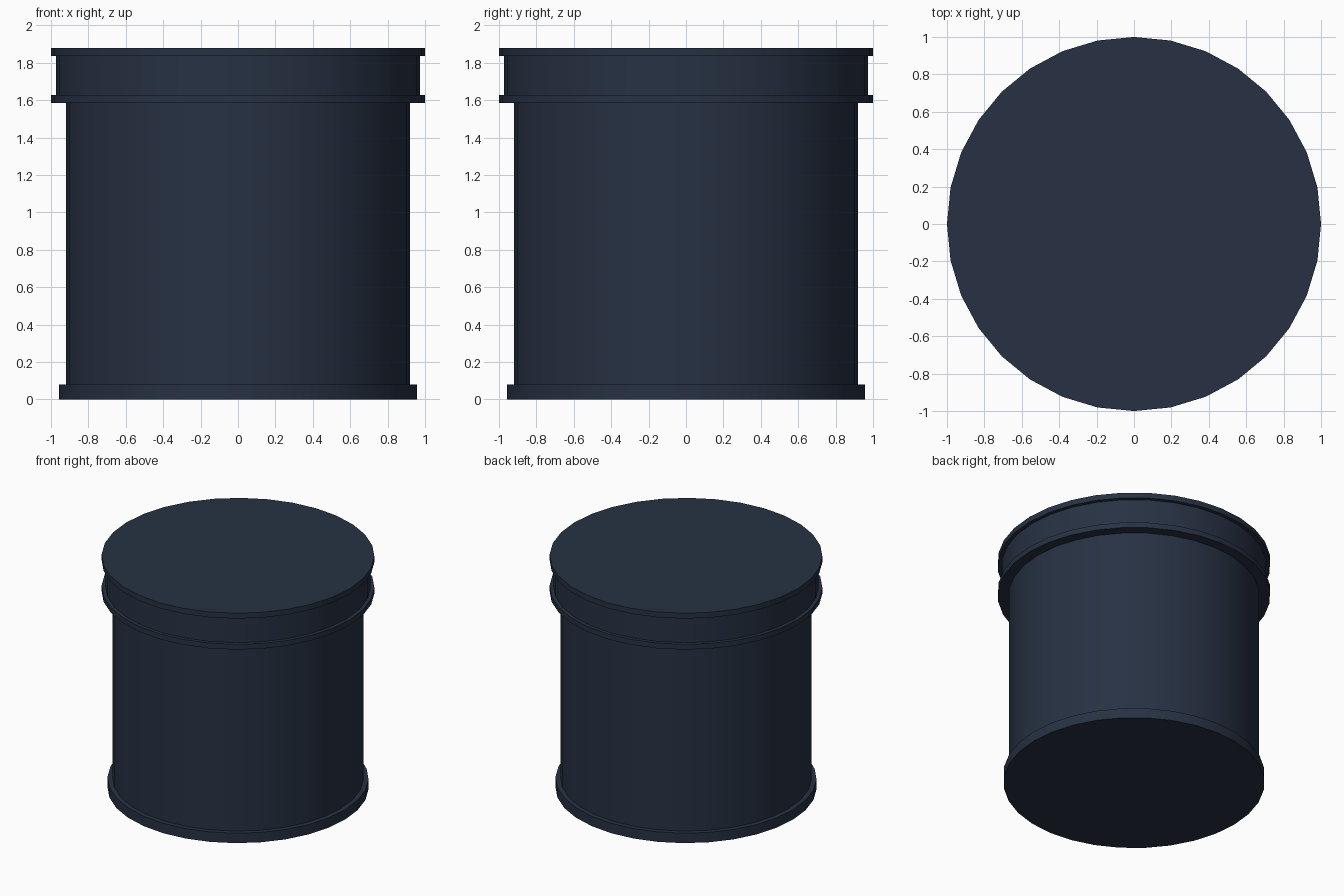
import bpy, math

if "Cube" in bpy.data.objects:
    bpy.data.objects.remove(bpy.data.objects["Cube"])

SIDES = 32
mat = bpy.data.materials.new("dark_navy")
mat.diffuse_color = (0.02, 0.031, 0.056, 1)
mat.use_nodes = True
mat.node_tree.nodes["Principled BSDF"].inputs["Base Color"].default_value = mat.diffuse_color


def drum(name, radius, z0, z1):
    """Closed upright cylinder between two heights, smooth with sharp rims."""
    bpy.ops.mesh.primitive_cylinder_add(
        vertices=SIDES, radius=radius, depth=z1 - z0,
        location=(0, 0, (z0 + z1) / 2))
    ob = bpy.context.object
    ob.name = name
    ob.data.materials.append(mat)
    bpy.ops.object.shade_smooth_by_angle(angle=math.radians(30))
    return ob


# Canister: foot and body
drum("base_rim", 0.957, 0.0, 0.08)
drum("body", 0.92, 0.08, 1.585)

# Lid: lower rim, recessed band and top plate
drum("lid_lower_rim", 1.0, 1.585, 1.628)
drum("lid_band", 0.972, 1.628, 1.836)
drum("lid_top", 1.0, 1.836, 1.88)
